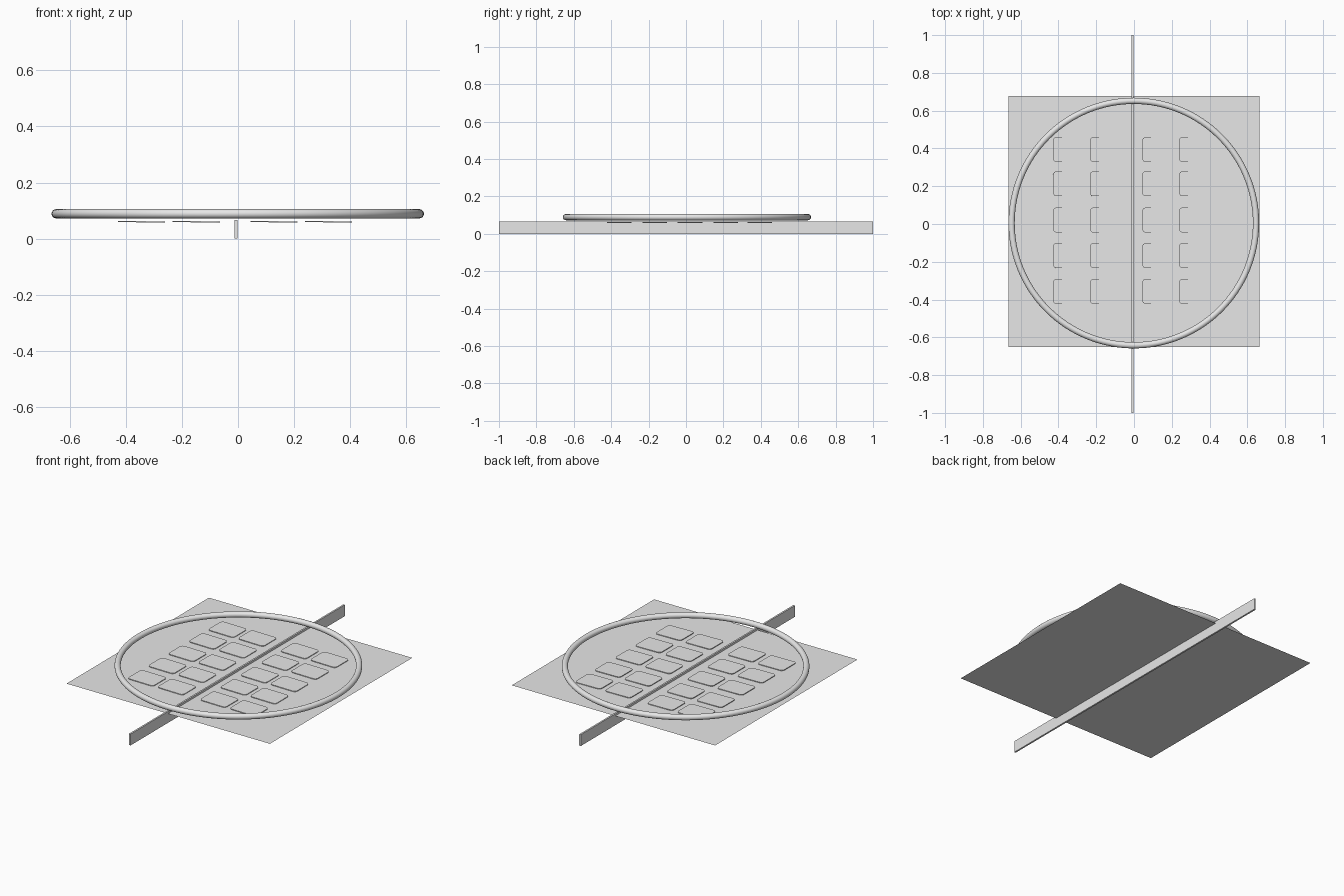
import bpy, bmesh, math
from mathutils import Vector

if "Cube" in bpy.data.objects:
    bpy.data.objects.remove(bpy.data.objects["Cube"])

grey = bpy.data.materials.new("light_grey")
grey.diffuse_color = (0.8, 0.8, 0.8, 1)
grey.use_nodes = True
grey.node_tree.nodes["Principled BSDF"].inputs["Base Color"].default_value = grey.diffuse_color


def finish(ob, name):
    ob.name = name
    ob.data.materials.append(grey)
    return ob


def plate(name, w, d, r, h, loc, tilt=0.0):
    """Rounded rectangle outline, extruded to a thin plate."""
    bm = bmesh.new()
    pts = []
    for i, (sx, sy) in enumerate(((1, 1), (-1, 1), (-1, -1), (1, -1))):
        for k in range(5):
            a = math.pi / 2 * (i + k / 4)
            pts.append((sx * (w / 2 - r) + r * math.cos(a),
                        sy * (d / 2 - r) + r * math.sin(a), -h / 2))
    face = bm.faces.new([bm.verts.new(p) for p in pts])
    top = bmesh.ops.extrude_face_region(bm, geom=[face])["geom"]
    bmesh.ops.translate(bm, vec=Vector((0, 0, h)),
                        verts=[v for v in top if isinstance(v, bmesh.types.BMVert)])
    bmesh.ops.recalc_face_normals(bm, faces=bm.faces[:])
    me = bpy.data.meshes.new(name)
    bm.to_mesh(me)
    bm.free()
    ob = bpy.data.objects.new(name, me)
    bpy.context.collection.objects.link(ob)
    ob.location = loc
    ob.rotation_euler.y = tilt
    return finish(ob, name)


# flat square base sheet
bpy.ops.mesh.primitive_plane_add(size=1.33, location=(0, 0.013, 0.055))
finish(bpy.context.object, "base_sheet")

# long upright divider bar
bpy.ops.mesh.primitive_cube_add(size=1, location=(-0.007, 0, 0.0335))
bar = finish(bpy.context.object, "divider_bar")
bar.scale = (0.010, 2.0, 0.067)

# round rim
bpy.ops.mesh.primitive_torus_add(major_radius=0.647, minor_radius=0.0165,
                                 major_segments=128, minor_segments=20,
                                 location=(-0.001, 0.005, 0.089))
finish(bpy.context.object, "round_rim")
bpy.ops.object.shade_smooth()

# grid of rounded tiles, leaning slightly to the right
for i, x in enumerate((-0.344, -0.149, 0.128, 0.323)):
    for j, y in enumerate((0.394, 0.213, 0.021, -0.167, -0.357)):
        plate(f"tile_{i}_{j}", 0.168, 0.132, 0.018, 0.004, (x, y, 0.0605), 0.012)
